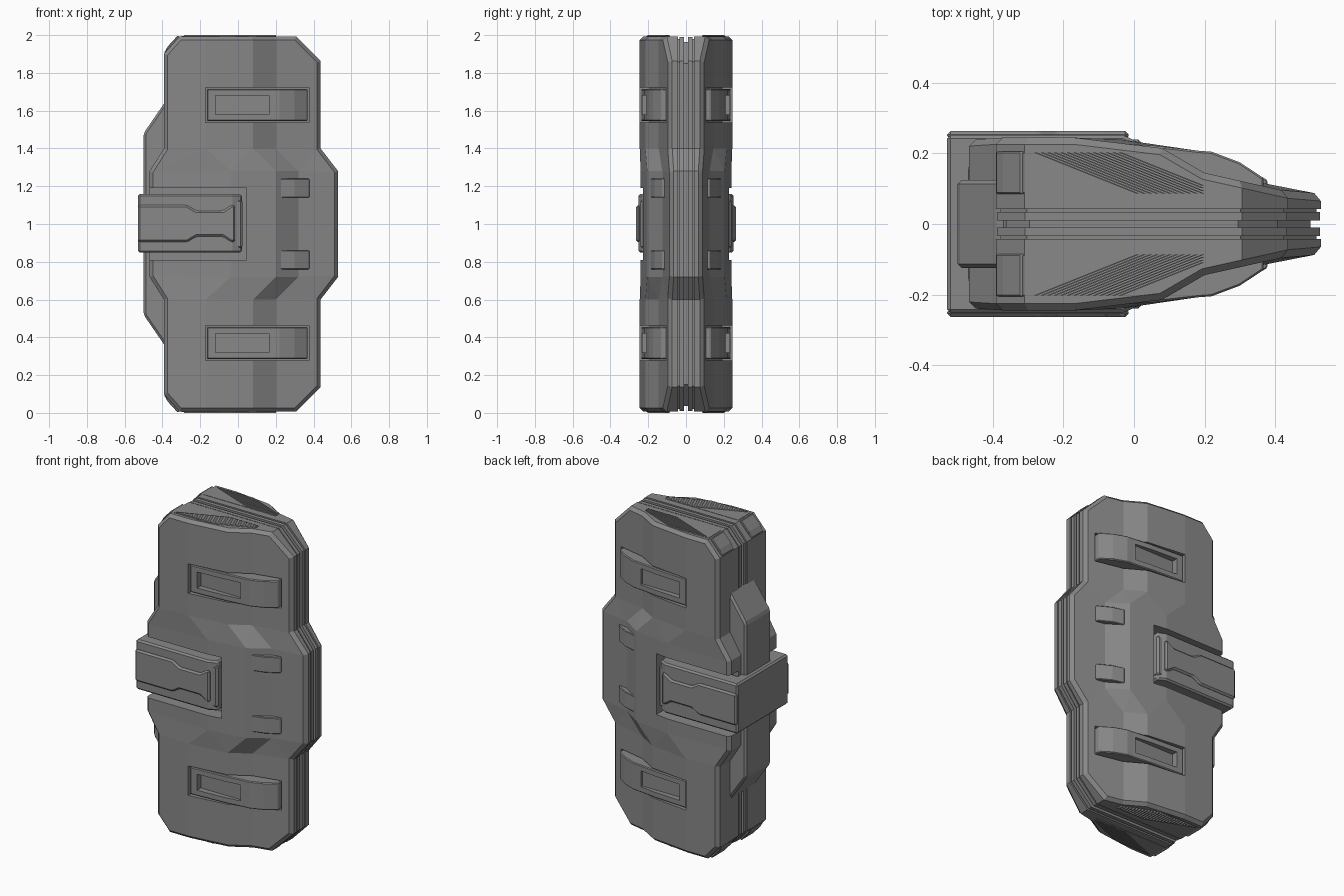
import bpy, bmesh
from mathutils import Vector

if "Cube" in bpy.data.objects:
    bpy.data.objects.remove(bpy.data.objects["Cube"])

# Dark grey for the whole case
dark = bpy.data.materials.new("dark_grey")
dark.diffuse_color = (.25, .25, .25, 1)
dark.use_nodes = True
dark.node_tree.nodes["Principled BSDF"].inputs["Base Color"].default_value = dark.diffuse_color

# Every mesh is built around its own centre and lifted by 1, so mirrors work about the middle
def make(name, bm, mirror="", bevel=0.0, cutter=None):
    bmesh.ops.recalc_face_normals(bm, faces=bm.faces)
    me = bpy.data.meshes.new(name)
    bm.to_mesh(me)
    bm.free()
    me.materials.append(dark)
    ob = bpy.data.objects.new(name, me)
    bpy.context.collection.objects.link(ob)
    ob.location.z = 1
    if bevel:
        m = ob.modifiers.new("bevel", 'BEVEL')
        m.width, m.segments, m.limit_method = bevel, 1, 'ANGLE'
    if cutter:
        m = ob.modifiers.new("cut", 'BOOLEAN')
        m.operation, m.solver, m.object = 'DIFFERENCE', 'EXACT', cutter
        ob.modifiers.new("triangulate", 'TRIANGULATE')
    if mirror:
        m = ob.modifiers.new("mirror", 'MIRROR')
        m.use_axis = ['x' in mirror, 'y' in mirror, 'z' in mirror]
        m.use_mirror_merge = False
    return ob

# Extrude a profile: axis 'z' takes (x, y) points, axis 'y' takes (x, z) points
def add_prism(bm, pts, axis, lo, hi):
    def co(p, h):
        return (p[0], p[1], h) if axis == 'z' else (p[0], h, p[1])
    a = [bm.verts.new(co(p, lo)) for p in pts]
    b = [bm.verts.new(co(p, hi)) for p in pts]
    bm.faces.new(a)
    bm.faces.new(b[::-1])
    for i in range(len(pts)):
        j = (i + 1) % len(pts)
        bm.faces.new((a[i], a[j], b[j], b[i]))

def prism(name, pts, axis, lo, hi, mirror="", bevel=0.0, cutter=None):
    bm = bmesh.new()
    add_prism(bm, pts, axis, lo, hi)
    return make(name, bm, mirror, bevel, cutter)

def rect(x0, x1, a, b):
    return [(x0, a), (x1, a), (x1, b), (x0, b)]

# Cross-sections (x, depth) of one shell half: at the ends and at the wider waist
END = [(-.392, .245), (-.17, .245), (.08, .215), (.2, .145), (.437, .092)]
WAIST = [(-.468, .24), (-.04, .24), (.2, .205), (.32, .125), (.53, .084)]

def shell(name, y_in, inset=0.0, y_out=None, chamfer=0.0, cutter=None):
    bm = bmesh.new()
    top = .993 - inset
    rings = []
    for z, sec in ((-top, END), (-.4, END), (-.28, WAIST), (.28, WAIST), (.4, END), (top, END)):
        pts = [[x, -(y_out or y)] for x, y in sec]
        pts[0][0] += inset
        pts[-1][0] -= inset
        pts += [[pts[-1][0], -y_in], [pts[0][0], -y_in]]
        rings.append([bm.verts.new((x, y, z)) for x, y in pts])
    n = len(rings[0])
    for a, b in zip(rings, rings[1:]):
        for i in range(n):
            j = (i + 1) % n
            bm.faces.new((a[i], a[j], b[j], b[i]))
    bm.faces.new(rings[0])
    bm.faces.new(rings[-1][::-1])
    # clipped corners
    for s in (1, -1):
        for p, d in (((.307, 0, .993 * s), (1, 0, s)), ((-.31, 0, .993 * s), (-.09, 0, .08 * s))):
            no = Vector(d).normalized()
            bmesh.ops.bisect_plane(bm, geom=bm.verts[:] + bm.edges[:] + bm.faces[:], dist=1e-5,
                                   plane_co=Vector(p) - no * inset, plane_no=no, clear_outer=True)
            bmesh.ops.holes_fill(bm, edges=[e for e in bm.edges if e.is_boundary], sides=0)
    bmesh.ops.recalc_face_normals(bm, faces=bm.faces)
    # chamfer around the outer face
    if chamfer:
        edges = [e for e in bm.edges if len(e.link_faces) == 2 and e.calc_face_angle() > .9
                 and min(f.normal.y for f in e.link_faces) < -.6]
        bmesh.ops.bevel(bm, geom=edges, offset=chamfer, segments=1, profile=.5,
                        affect='EDGES', clamp_overlap=False)
    return make(name, bm, "y", 0, cutter)

# Cutter for the clamp notch and the two grip pockets
bm = bmesh.new()
add_prism(bm, rect(-.7, .045, -.4, -.15), 'z', -.19, .19)
for s in (1, -1):
    pocket = [(-.172, -.4), (.375, -.4), (.375, -.075), (.2, -.1), (-.172, -.19)]
    add_prism(bm, pocket, 'z', *sorted((s * .538, s * .722)))
cuts = make("shell_cutter", bm)
cuts.hide_render = True
cuts.display_type = 'WIRE'

# Shell halves: outer plate, recessed groove, inner rim and core
shell("outer_plate", .042, chamfer=.019, cutter=cuts)
shell("plate_groove", .03, inset=.013, y_out=.05)
shell("inner_rim", .01, inset=.003, y_out=.034)
shell("core", 0, inset=.03, y_out=.03)

# Recessed grips, each with a sunken window
bm = bmesh.new()
add_prism(bm, rect(-.12, .165, -.4, -.195), 'z', .58, .68)
window = make("grip_cutter", bm)
window.hide_render = True
window.display_type = 'WIRE'
prism("grip", [(-.165, -.236), (.06, -.222), (.18, -.208), (.22, -.205), (.30, -.175),
               (.368, -.13), (.368, -.07), (-.165, -.15)], 'z', .545, .715, "yz", .005, window)

# Small cleats at the waist
prism("cleat", [(.225, -.188), (.30, -.168), (.378, -.125), (.378, -.07), (.225, -.1)],
      'z', .14, .24, "yz", .004)

# Spine along the left edge
prism("spine", [(-.36, .66), (-.39, .64), (-.5, .48), (-.5, -.48), (-.39, -.64), (-.36, -.66)],
      'y', -.125, .125, "", .012)

# Clamp wrapped round the spine, with raised face plates
arm = [(-.53, -.252), (-.03, -.252), (.02, -.228), (.02, -.15), (-.46, -.15)]
prism("clamp", arm + [(x, -y) for x, y in reversed(arm)], 'z', -.152, .158, "", .01)
edge = [(-.53, .1), (-.27, .1), (-.22, .07), (-.08, .07), (-.035, .1), (-.015, .1)]
prism("clamp_plate", edge + [(x, .004 - z) for x, z in reversed(edge)], 'y', -.264, -.24, "y", .012)
prism("clamp_tip", rect(-.04, .024, -.13, .13), 'y', -.24, -.16, "y", .012)

# End caps with diagonal vent slats
prism("end_cap", [(-.30, -.085), (.2, -.085), (.2, -.112), (-.04, -.208), (-.30, -.208)],
      'z', .96, .995, "yz")
bm = bmesh.new()
for i in range(14):
    x0 = -.285 + i * .0185
    x1 = min(x0 + .3, .2)
    y1 = -.203 + .4 * (x1 - x0)
    add_prism(bm, [(x0, -.203), (x0 + .009, -.203), (x1, y1 - .0036), (x1 - .009, y1 - .0036)],
              'z', .985, 1.0)
make("vent_slats", bm, "yz")

# Corner blocks on the left chamfers
prism("corner_block", [(-.392, .905), (-.372, .94), (-.32, .997), (-.30, .985), (-.36, .87)],
      'y', -.205, -.085, "yz", .004)
